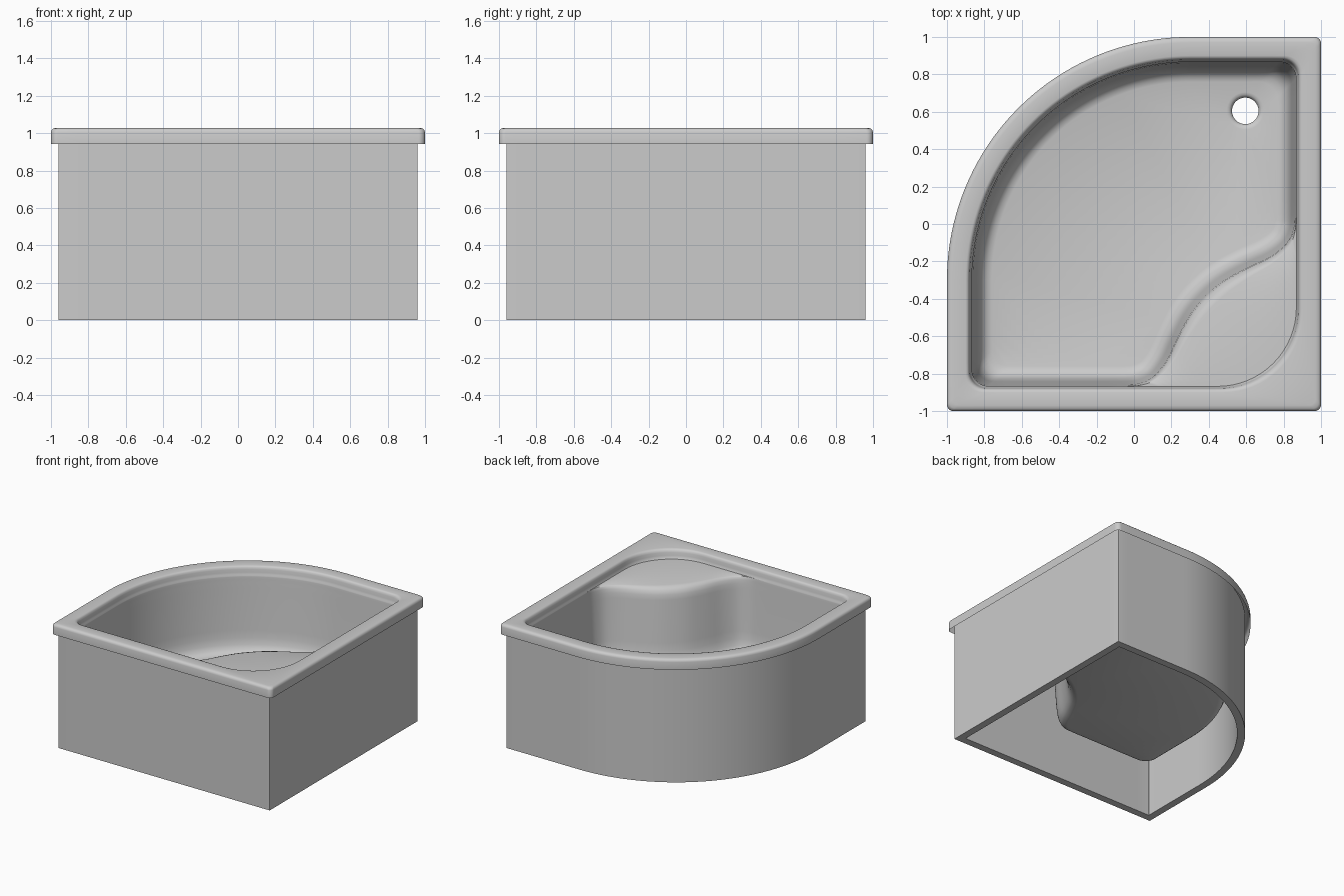
import bpy, bmesh, math
from mathutils import Vector

if "Cube" in bpy.data.objects:
    bpy.data.objects.remove(bpy.data.objects["Cube"])

grey = bpy.data.materials.new("sanitary grey")
grey.use_nodes = True
COLOUR = (0.6, 0.6, 0.6, 1)
grey.diffuse_color = COLOUR
grey.node_tree.nodes["Principled BSDF"].inputs["Base Color"].default_value = COLOUR

CENTRE = 0.3             # centre of the big curved corner is (CENTRE, -CENTRE)
EDGE, TURN, SWEEP = 8, 8, 40
DRAIN = Vector((0.595, 0.605))


def line(a, b, n=EDGE):
    a, b = Vector(a), Vector(b)
    return [a.lerp(b, i / n) for i in range(n)]


def arc(cx, cy, r, start, n=TURN, step=90):
    return [Vector((cx + r * math.cos(math.radians(start + step * i / n)),
                    cy + r * math.sin(math.radians(start + step * i / n)))) for i in range(n)]


def shared(h, r):
    """Outline of half-width h, apart from the seat corner."""
    k, c = h - r, CENTRE
    return (line((h, 0.05), (h, k)) + arc(k, k, r, 0)
            + line((k, h), (c, h)) + arc(c, -c, h + c, 90, SWEEP)
            + line((-h, -c), (-h, -k)) + arc(-k, -k, r, 180)
            + line((-k, -h), (-0.05, -h)))


def outline(h, r, seat_r):
    """Full outline with a rounded seat corner."""
    k = h - seat_r
    return (shared(h, r) + line((-0.05, -h), (k, -h), 16)
            + arc(k, -k, seat_r, 270, 16) + line((h, -k), (h, 0.05), 16))


# S-shaped seat lip, mirrored about the diagonal
HALF = [(-0.05, -0.88), (0.03, -0.87), (0.115, -0.825), (0.185, -0.73),
        (0.245, -0.595), (0.31, -0.475)]
LIP = [Vector(p) for p in HALF + [(0.385, -0.385)] + [(-y, -x) for x, y in reversed(HALF)]]


def lip_point(t):
    """Smooth curve through the lip points."""
    f = min(max(t, 0), 1) * (len(LIP) - 1)
    i = min(int(f), len(LIP) - 2)
    u = f - i
    b, c = LIP[i], LIP[i + 1]
    a = LIP[i - 1] if i else b - Vector((0.08, 0))
    d = LIP[i + 2] if i + 2 < len(LIP) else c + Vector((0, 0.08))
    return 0.5 * (2 * b + (c - a) * u + (2 * a - 5 * b + 4 * c - d) * u * u
                  + (3 * b - a - 3 * c + d) * u ** 3)


def basin(h, inset):
    """Basin outline that follows the seat lip, pushed in by inset."""
    pts = shared(h, 0.09)
    for i in range(48):
        t = i / 48
        tangent = (lip_point(t + 0.01) - lip_point(t - 0.01)).normalized()
        w = math.sin(math.pi * t) ** 2
        push = (0.88 - h) * (1 - w) + inset * w
        pts.append(lip_point(t) + Vector((-tangent.y, tangent.x)) * push)
    return pts


def loft(bm, rings, closed=False):
    loops = [[bm.verts.new((p.x, p.y, z)) for p in pts] for pts, z in rings]
    pairs = list(zip(loops, loops[1:]))
    if closed:
        pairs.append((loops[-1], loops[0]))
    for a, b in pairs:
        n = len(a)
        for i in range(n):
            j = (i + 1) % n
            bm.faces.new((a[i], a[j], b[j], b[i]))
    return loops


def fill_between(bm, a, b):
    edges = []
    for loop in (a, b):
        for i, v in enumerate(loop):
            edges.append(bm.edges.get((v, loop[(i + 1) % len(loop)])))
    bmesh.ops.triangle_fill(bm, edges=edges, use_beauty=True, use_dissolve=False)


def finish(bm, name):
    bmesh.ops.remove_doubles(bm, verts=bm.verts, dist=0.0002)
    bmesh.ops.recalc_face_normals(bm, faces=bm.faces)
    # open shells face upwards
    if sum(f.normal.z * f.calc_area() for f in bm.faces) < -0.01:
        bmesh.ops.reverse_faces(bm, faces=bm.faces)
    mesh = bpy.data.meshes.new(name)
    bm.to_mesh(mesh)
    bm.free()
    obj = bpy.data.objects.new(name, mesh)
    bpy.context.collection.objects.link(obj)
    mesh.materials.append(grey)
    bpy.ops.object.select_all(action='DESELECT')
    obj.select_set(True)
    bpy.context.view_layer.objects.active = obj
    bpy.ops.object.shade_smooth_by_angle(angle=math.radians(50))


# Skirt: hollow wall open at the bottom
bm = bmesh.new()
outer, inner = outline(0.96, 0.003, 0.003), outline(0.9, 0.003, 0.003)
loft(bm, [(outer, 0), (outer, 1), (inner, 1), (inner, 0)], closed=True)
finish(bm, "skirt")

# Tub: rim, seat and basin in one thin shell, hollow under the rim
bm = bmesh.new()
rings = []
# rim edge
for h, z in ((1, 0.943), (1, 1.005), (0.996, 1.017), (0.987, 1.025), (0.97, 1.028)):
    rings.append((outline(h, 0.035, 0.035), z))
# rounded drop from rim to seat
for h, z in ((0.9, 1.028), (0.89, 1.025), (0.883, 1.017), (0.879, 1.003),
             (0.876, 0.98), (0.873, 0.965), (0.868, 0.955)):
    rings.append((outline(h, 0.09, 0.42), z))
# seat lip, basin wall and floor fillet
for h, inset, z in ((0.868, -0.065, 0.955), (0.867, -0.04, 0.948), (0.866, -0.018, 0.93),
                    (0.864, -0.004, 0.9), (0.861, 0.002, 0.86), (0.842, 0.03, 0.52),
                    (0.836, 0.038, 0.46), (0.825, 0.05, 0.41), (0.808, 0.068, 0.375),
                    (0.785, 0.09, 0.357), (0.76, 0.115, 0.35)):
    rings.append((basin(h, inset), z))
loops = loft(bm, rings)
# floor with a dished drain hole
hole = loft(bm, [(arc(DRAIN.x, DRAIN.y, r, 0, 32, 360), z)
                 for r, z in ((0.1, 0.35), (0.086, 0.347), (0.076, 0.339), (0.071, 0.325))])
fill_between(bm, loops[-1], hole[0])
finish(bm, "tub")
